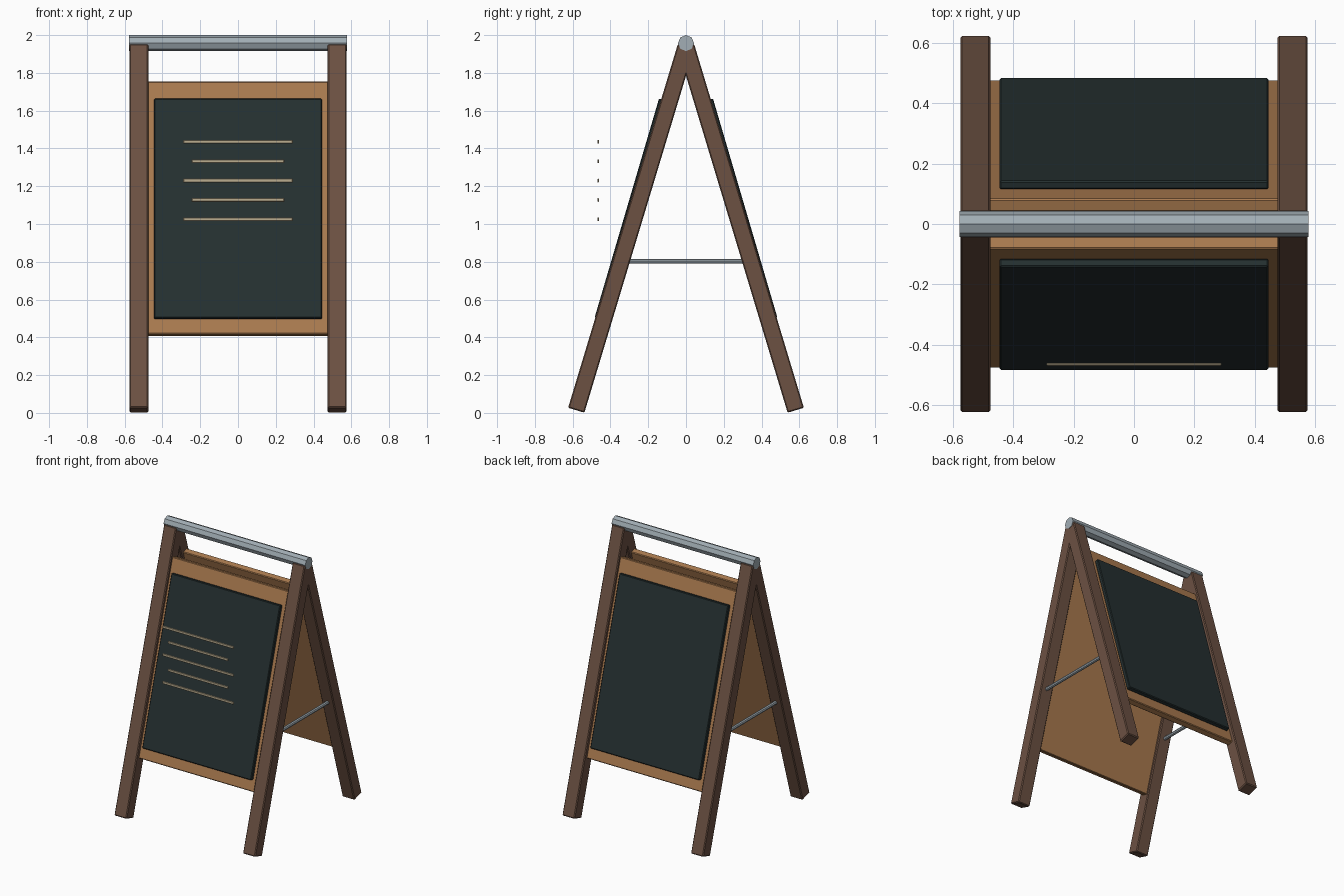
import bpy, bmesh, math
from mathutils import Matrix

cube = bpy.data.objects.get("Cube")
if cube:
    bpy.data.objects.remove(cube, do_unlink=True)


def material(name, rgb, rough=0.7):
    m = bpy.data.materials.new(name)
    m.use_nodes = True
    m.diffuse_color = (*rgb, 1)
    node = m.node_tree.nodes["Principled BSDF"]
    node.inputs["Base Color"].default_value = (*rgb, 1)
    node.inputs["Roughness"].default_value = rough
    return m


DARK_WOOD = material("dark wood", (0.15, 0.082, 0.055))
LIGHT_WOOD = material("light wood", (0.40, 0.195, 0.078))
SLATE = material("slate", (0.018, 0.029, 0.030))
METAL = material("grey metal", (0.36, 0.42, 0.46))
CHALK = material("chalk", (0.50, 0.42, 0.28))


def add(name, bm, mat, loc, tilt=0.0):
    mesh = bpy.data.meshes.new(name)
    bm.to_mesh(mesh)
    bm.free()
    mesh.materials.append(mat)
    ob = bpy.data.objects.new(name, mesh)
    ob.location = loc
    ob.rotation_euler.x = tilt
    bpy.context.collection.objects.link(ob)
    return ob


def box(name, size, loc, mat, tilt=0.0, bevel=0.005):
    bm = bmesh.new()
    bmesh.ops.create_cube(bm, size=1, matrix=Matrix.Diagonal((*size, 1)))
    bmesh.ops.bevel(bm, geom=bm.edges[:], offset=bevel, segments=1, affect='EDGES')
    return add(name, bm, mat, loc, tilt)


def rod(name, radius, length, loc, mat, axis):
    bm = bmesh.new()
    turn = Matrix.Rotation(math.pi / 2, 4, axis)
    bmesh.ops.create_cone(bm, cap_ends=True, segments=8, radius1=radius,
                          radius2=radius, depth=length, matrix=turn)
    return add(name, bm, mat, loc)


# Legs run from the foot up to the hinge bar
FOOT_Y, FOOT_Z, TOP_Z, LEG_X = 0.581, 0.014, 1.94, 0.525
leg_tilt = math.atan2(FOOT_Y, TOP_Z - FOOT_Z)
leg_length = math.hypot(FOOT_Y, TOP_Z - FOOT_Z)
PANEL_TILT = 0.286

for side, s in (("front", -1), ("back", 1)):
    for hand, h in (("left", 1), ("right", -1)):
        box(f"{side}_{hand}_leg", (0.1, 0.09, leg_length),
            (h * LEG_X, s * FOOT_Y / 2, (FOOT_Z + TOP_Z) / 2), DARK_WOOD, s * leg_tilt, 0.006)
    # Wooden backing panel and writing board
    box(f"{side}_panel", (0.96, 0.045, 1.394), (0, s * 0.258, 1.08), LIGHT_WOOD, s * PANEL_TILT)
    box(f"{side}_board", (0.89, 0.03, 1.21), (0, s * 0.299, 1.08), SLATE, s * PANEL_TILT)

# Hinge bar and spreader rods
rod("hinge_bar", 0.0425, 1.156, (0, 0, 1.9575), METAL, 'Y')
for hand, h in (("left", 1), ("right", -1)):
    rod(f"{hand}_spreader", 0.013, 0.66, (h * LEG_X, 0, 0.803), METAL, 'X')

# Chalk strokes, alternating long and short
for i in range(5):
    width = 0.49 if i % 2 else 0.58
    box(f"chalk_stroke_{i + 1}", (width, 0.009, 0.02),
        (0, -0.465, 1.435 - i * 0.1025), CHALK, bevel=0.003)
